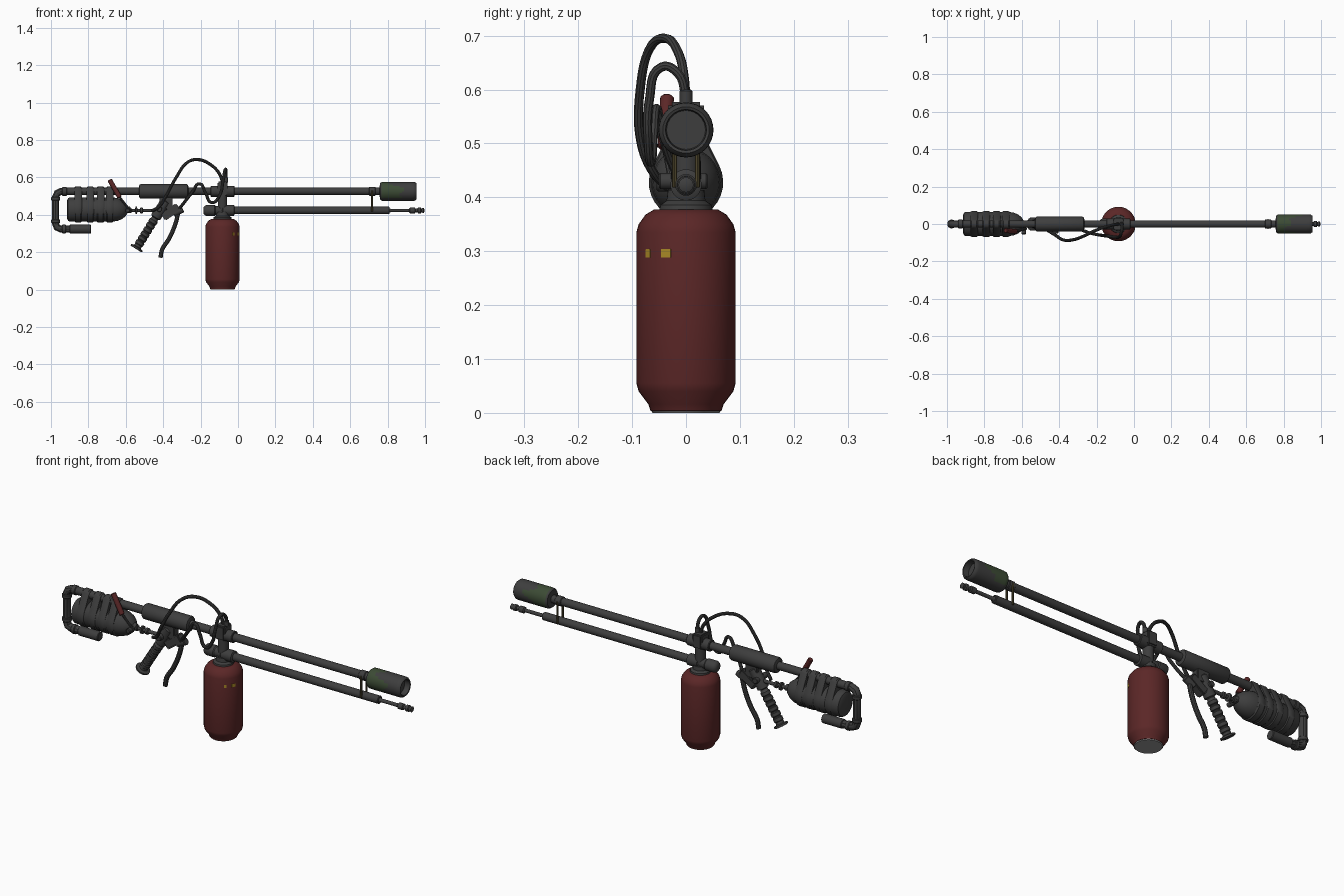
import bpy, bmesh, math
from mathutils import Vector

if "Cube" in bpy.data.objects:
    bpy.data.objects.remove(bpy.data.objects["Cube"])


def mat(name, r, g, b):
    m = bpy.data.materials.new(name)
    m.diffuse_color = (r, g, b, 1)
    m.use_nodes = True
    m.node_tree.nodes["Principled BSDF"].inputs["Base Color"].default_value = m.diffuse_color
    return m


GREY = mat("dark_steel", 0.048, 0.048, 0.048)
RED = mat("dark_red", 0.105, 0.02, 0.02)
GREEN = mat("olive_green", 0.045, 0.07, 0.035)
BRASS = mat("aged_brass", 0.075, 0.06, 0.025)
YELLOW = mat("yellow", 0.4, 0.25, 0.02)
SILVER = mat("silver", 0.3, 0.3, 0.3)
ZU, ZL, XC = 0.525, 0.423, -0.083      # upper pipe, lower pipe, canister axis


def finish(ob, m):
    ob.data.materials.clear()
    ob.data.materials.append(m)
    bpy.ops.object.select_all(action='DESELECT')
    ob.select_set(True)
    bpy.context.view_layer.objects.active = ob
    bpy.ops.object.shade_smooth_by_angle(angle=math.radians(35))
    return ob


def from_bm(name, bm, m):
    bmesh.ops.recalc_face_normals(bm, faces=bm.faces)
    me = bpy.data.meshes.new(name)
    bm.to_mesh(me)
    bm.free()
    ob = bpy.data.objects.new(name, me)
    bpy.context.collection.objects.link(ob)
    return finish(ob, m)


def lathe(name, prof, m, origin, axis, n=24):
    """Spin (distance along axis, radius) points round an axis."""
    q = Vector((0, 0, 1)).rotation_difference(Vector(axis).normalized())
    bm = bmesh.new()
    rings = []
    for t, r in prof:
        rings.append([bm.verts.new(Vector(origin) + q @ Vector((
            r * math.cos(2 * math.pi * i / n), r * math.sin(2 * math.pi * i / n), t)))
            for i in range(n)])
    for a, b in zip(rings, rings[1:]):
        for i in range(n):
            bm.faces.new((a[i], a[(i + 1) % n], b[(i + 1) % n], b[i]))
    bm.faces.new(rings[0])
    bm.faces.new(rings[-1])
    return from_bm(name, bm, m)


def rod(name, a, b, r, m=GREY, n=20, bev=0.003):
    d = Vector(b) - Vector(a)
    L = d.length
    return lathe(name, [(0, r - bev), (bev, r), (L - bev, r), (L, r - bev)], m, a, d, n)


def hose(name, pts, r, m=GREY, smooth=True):
    cu = bpy.data.curves.new(name, 'CURVE')
    cu.dimensions = '3D'
    cu.bevel_depth, cu.bevel_resolution, cu.resolution_u = r, 3, 6
    cu.use_fill_caps = True
    sp = cu.splines.new('BEZIER' if smooth else 'POLY')
    if smooth:
        sp.bezier_points.add(len(pts) - 1)
        for p, c in zip(sp.bezier_points, pts):
            p.co = c
            p.handle_left_type = p.handle_right_type = 'AUTO'
    else:
        sp.points.add(len(pts) - 1)
        for p, c in zip(sp.points, pts):
            p.co = (*c, 1)
    ob = bpy.data.objects.new(name, cu)
    bpy.context.collection.objects.link(ob)
    bpy.ops.object.select_all(action='DESELECT')
    ob.select_set(True)
    bpy.context.view_layer.objects.active = ob
    bpy.ops.object.convert(target='MESH')
    return finish(bpy.context.view_layer.objects.active, m)


def box(name, c, s, m=GREY, rot=0):
    bm = bmesh.new()
    bmesh.ops.create_cube(bm, size=1)
    bmesh.ops.scale(bm, vec=s, verts=bm.verts)
    bmesh.ops.bevel(bm, geom=bm.edges[:], offset=min(s) * 0.12, segments=2, affect='EDGES')
    ob = from_bm(name, bm, m)
    ob.location, ob.rotation_euler = c, (0, rot, 0)
    return ob


# Fuel canister with bare metal base
can = lathe("canister", [(0.002, 0.05), (0.004, 0.066), (0.016, 0.07), (0.04, 0.088), (0.055, 0.092),
                         (0.335, 0.092), (0.35, 0.088), (0.368, 0.075), (0.377, 0.06), (0.38, 0.02)],
            RED, (XC, 0, 0), (0, 0, 1), 32)
lathe("canister_base", [(0, 0.062), (0.006, 0.066)], SILVER, (XC, 0, 0), (0, 0, 1), 32)
# Yellow warning marks on the canister side
for i, (ang, w) in enumerate(((-50, 0.012), (-24, 0.02))):
    a = math.radians(ang)
    p = box("warning_mark_%d" % i, (XC + 0.0915 * math.cos(a), 0.0915 * math.sin(a), 0.296),
            (0.003, w, 0.016), YELLOW)
    p.rotation_euler = (0, 0, a)

# Upper pipe, foregrip sleeve, muzzle
rod("upper_pipe", (-0.94, 0, ZU), (0.78, 0, ZU), 0.02)
lathe("pipe_sleeve", [(0, 0.025), (0.004, 0.036), (0.01, 0.039), (0.255, 0.039), (0.261, 0.036), (0.265, 0.025)],
      GREY, (-0.53, 0, ZU), (1, 0, 0))
prof = [(0.757, 0.025), (0.76, 0.044), (0.768, 0.05)]
prof += [(0.768 + 0.012 * k, 0.051) for k in range(1, 15)]
prof += [(0.946, 0.05), (0.955, 0.043), (0.953, 0.038), (0.925, 0.036)]
muz = lathe("muzzle", prof, GREY, (0, 0, ZU), (1, 0, 0), 32)
muz.data.materials.append(GREEN)
for f in muz.data.polygons:
    a = math.atan2(f.center.z - ZU, f.center.y)
    edge = 0.85 + 0.035 * math.sin(2 * a + 1) + 0.02 * math.sin(5 * a)
    if 0.765 < f.center.x < edge and f.normal.z > -0.75:
        f.material_index = 1
rod("muzzle_collar", (0.70, 0, ZU), (0.735, 0, ZU), 0.024)

# Lower pipe with stepped igniter tip
rod("lower_pipe", (-0.17, 0, ZL), (0.81, 0, ZL), 0.02)
lathe("igniter_tip", [(0, 0.016), (0.01, 0.009), (0.11, 0.009), (0.115, 0.016), (0.14, 0.016), (0.143, 0.01),
                      (0.155, 0.01), (0.158, 0.016), (0.172, 0.016), (0.175, 0.011), (0.188, 0.014), (0.191, 0.008)],
      GREY, (0.805, 0, ZL), (1, 0, 0), 16)
for s in (-1, 1):
    rod("pipe_brace", (0.717, 0.021 * s, ZL - 0.005), (0.717, 0.021 * s, ZU + 0.005), 0.005, BRASS, 10, 0.001)

# Valve assembly above the canister
rod("valve_stem", (XC, 0, 0.37), (XC, 0, 0.55), 0.025)
box("valve_cap", (XC, 0, 0.54), (0.055, 0.066, 0.074))
lathe("canister_collar", [(0, 0.05), (0.012, 0.048), (0.02, 0.036), (0.04, 0.034)], GREY, (XC, 0, 0.374), (0, 0, 1))
rod("upper_clamp", (-0.147, 0, ZU), (-0.018, 0, ZU), 0.029)
lathe("lower_clamp", [(0, 0.015), (0.006, 0.024), (0.015, 0.029), (0.06, 0.029), (0.065, 0.025), (0.1, 0.025),
                      (0.105, 0.029), (0.163, 0.029), (0.167, 0.021)], GREY, (-0.185, 0, ZL), (1, 0, 0))
rod("hose_fitting", (-0.065, 0, 0.57), (-0.065, 0, 0.60), 0.012)

# Rear tank with pointed front
lathe("rear_tank", [(0, 0.045), (0.006, 0.06), (0.014, 0.065), (0.24, 0.065), (0.27, 0.061), (0.295, 0.051),
                    (0.315, 0.035), (0.325, 0.018), (0.34, 0.014)], GREY, (-0.915, 0, 0.428), (1, 0, 0), 32)


# Straps wrapping tank and upper pipe together
def strap(name, x, w):
    rb, rt, zb = 0.069, 0.026, 0.428
    d = ZU - zb
    t = math.asin((rb - rt) / d)
    loop = []
    for i in range(13):
        a = t + (math.pi - 2 * t) * i / 12
        loop.append((rt * math.cos(a), ZU + rt * math.sin(a)))
    for i in range(21):
        a = math.pi - t + (math.pi + 2 * t) * i / 20
        loop.append((rb * math.cos(a), zb + rb * math.sin(a)))
    bm = bmesh.new()
    rings = []
    for dx, k in ((-w, 0.94), (-w * 0.7, 1), (w * 0.7, 1), (w, 0.94)):
        rings.append([bm.verts.new((x + dx, y * k, 0.455 + (z - 0.455) * k)) for y, z in loop])
    n = len(loop)
    for a, b in zip(rings, rings[1:]):
        for i in range(n):
            bm.faces.new((a[i], a[(i + 1) % n], b[(i + 1) % n], b[i]))
    bm.faces.new(rings[0])
    bm.faces.new(rings[-1])
    from_bm(name, bm, GREY)


for i, x in enumerate((-0.855, -0.79, -0.735, -0.685)):
    strap("tank_strap_%d" % i, x, 0.02)

# Rear return pipe with elbows and joint rings
hose("return_pipe", [(-0.90, 0, ZU), (-0.945, 0, ZU), (-0.966, 0, ZU - 0.009), (-0.975, 0, ZU - 0.03),
                     (-0.975, 0, 0.352), (-0.968, 0, 0.332), (-0.945, 0, 0.323), (-0.785, 0, 0.323)], 0.02,
     smooth=False)
for a, b in (((-0.94, 0, ZU), (-0.915, 0, ZU)), ((-0.975, 0, 0.475), (-0.975, 0, 0.495)),
             ((-0.975, 0, 0.355), (-0.975, 0, 0.375)), ((-0.94, 0, 0.323), (-0.92, 0, 0.323)),
             ((-0.90, 0, 0.323), (-0.785, 0, 0.323))):
    rod("pipe_joint", a, b, 0.0235)

# Tank outlet rod with knobs, and red lever
lathe("tank_outlet", [(0, 0.014), (0.02, 0.014), (0.022, 0.008), (0.04, 0.008), (0.042, 0.02), (0.05, 0.02),
                      (0.052, 0.008), (0.065, 0.008), (0.068, 0.016), (0.08, 0.016), (0.083, 0.009), (0.15, 0.009)],
      GREY, (-0.59, 0, ZL), (1, 0, 0), 16)
rod("red_lever", (-0.687, -0.035, 0.587), (-0.632, -0.04, 0.492), 0.013, RED, 12)
rod("lever_shank", (-0.635, -0.04, 0.497), (-0.575, -0.025, 0.42), 0.006, GREY, 10, 0.001)
rod("lever_pivot", (-0.59, -0.055, ZL), (-0.59, 0.015, ZL), 0.012)

# Ribbed pistol grip with end flange
g0, g1 = Vector((-0.385, 0, 0.475)), Vector((-0.545, 0, 0.217))
L = (g1 - g0).length
gp = [(0, 0.02), (0.005, 0.028), (0.105, 0.028), (0.11, 0.018)]
for k in range(6):
    t = 0.12 + k * 0.027
    gp += [(t, 0.02), (t + 0.004, 0.024), (t + 0.019, 0.024), (t + 0.023, 0.02)]
gp += [(L - 0.014, 0.021), (L - 0.01, 0.036), (L - 0.002, 0.036), (L, 0.03)]
lathe("pistol_grip", gp, GREY, g0, g1 - g0, 20)
box("grip_mount", (-0.385, 0, 0.465), (0.07, 0.04, 0.07))
box("trigger_housing", (-0.36, 0, 0.415), (0.10, 0.045, 0.045), GREY, math.radians(-35))
rod("side_fitting", (-0.345, 0, 0.405), (-0.295, 0, 0.43), 0.018)
rod("grip_pivot", (-0.42, -0.05, 0.43), (-0.42, 0.04, 0.43), 0.015)

# Curved trigger lever
hose("trigger_lever", [(-0.32, 0, 0.41), (-0.335, 0, 0.35), (-0.37, 0, 0.27), (-0.405, 0, 0.215), (-0.415, 0, 0.17)],
     0.012)

# Two looping hoses
hose("long_hose", [(-0.46, -0.035, 0.42), (-0.42, -0.06, 0.445), (-0.385, -0.083, 0.50), (-0.33, -0.085, 0.60),
                   (-0.27, -0.065, 0.68), (-0.215, -0.038, 0.695), (-0.15, -0.015, 0.67), (-0.10, -0.003, 0.62),
                   (-0.08, 0, 0.565)], 0.0085)
hose("short_hose", [(-0.065, 0, 0.585), (-0.064, -0.015, 0.63), (-0.068, -0.045, 0.642), (-0.08, -0.068, 0.58),
                    (-0.10, -0.07, 0.50), (-0.14, -0.065, 0.465), (-0.175, -0.06, 0.52), (-0.205, -0.055, 0.565),
                    (-0.245, -0.045, 0.52), (-0.30, -0.02, 0.45), (-0.325, 0, 0.42)], 0.0085)
